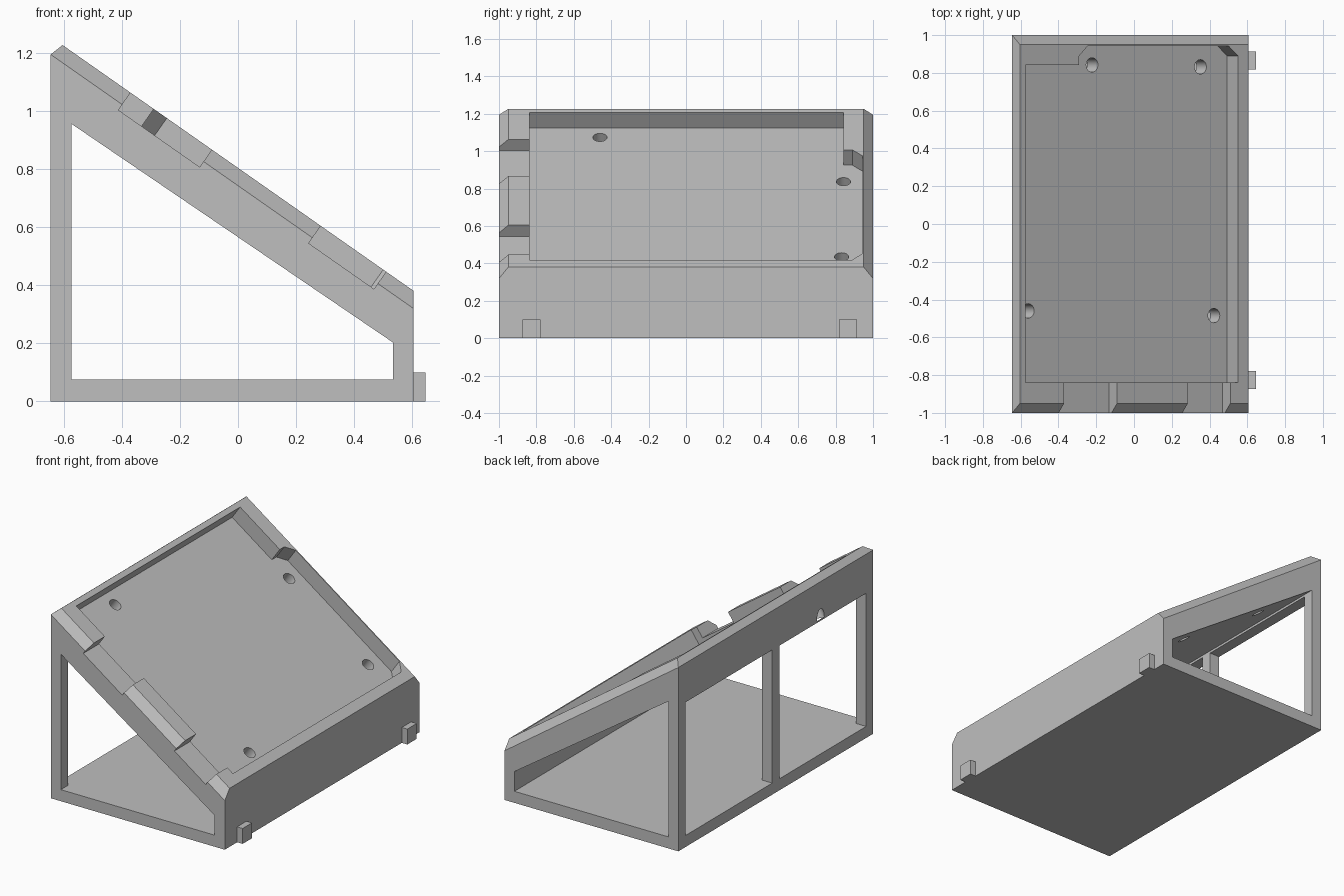
import bpy, bmesh, math
from mathutils import Vector

cube = bpy.data.objects.get("Cube")
if cube:
    bpy.data.objects.remove(cube)

grey = bpy.data.materials.new("light_grey")
grey.use_nodes = True
colour = (0.52, 0.52, 0.52, 1)
grey.diffuse_color = colour
grey.node_tree.nodes["Principled BSDF"].inputs["Base Color"].default_value = colour

TILT = math.radians(35)
S, C = math.sin(TILT), math.cos(TILT)
LEFT, RIGHT, LOW = -0.645, 0.605, 0.38
FRAME = 0.072      # frame bar thickness
BEVEL = 0.05
POCKET = 0.1


def top(x):
    """Height of the sloping desk surface at x."""
    return LOW + (RIGHT - x) * math.tan(TILT)


def on_slope(x, y, depth):
    """Point sunk square to the slope below surface position x, y."""
    return Vector((x - depth * S, y, top(x) - depth * C))


def loft(name, ring_a, ring_b):
    """Solid between two matching rings of points."""
    bm = bmesh.new()
    a = [bm.verts.new(p) for p in ring_a]
    b = [bm.verts.new(p) for p in ring_b]
    bm.faces.new(a)
    bm.faces.new(b[::-1])
    for i in range(len(a)):
        j = (i + 1) % len(a)
        bm.faces.new((a[j], a[i], b[i], b[j]))
    bmesh.ops.recalc_face_normals(bm, faces=bm.faces)
    mesh = bpy.data.meshes.new(name)
    bm.to_mesh(mesh)
    bm.free()
    mesh.materials.append(grey)
    obj = bpy.data.objects.new(name, mesh)
    bpy.context.collection.objects.link(obj)
    return obj


def prism(name, profile, y0, y1):
    return loft(name, [(x, y0, z) for x, z in profile], [(x, y1, z) for x, z in profile])


def box(name, x0, x1, y0, y1, z0, z1):
    return prism(name, [(x0, z0), (x1, z0), (x1, z1), (x0, z1)], y0, y1)


def slope_cut(outline, depth):
    """Cutter going from above the slope down to a depth."""
    return loft("cutter", [on_slope(x, y, -0.1) for x, y in outline],
                [on_slope(x, y, depth) for x, y in outline])


def cut(target, cutter):
    cutter.hide_render = True
    mod = target.modifiers.new("cut", 'BOOLEAN')
    mod.operation = 'DIFFERENCE'
    mod.solver = 'EXACT'
    mod.object = cutter
    bpy.context.view_layer.objects.active = target
    bpy.ops.object.modifier_apply(modifier=mod.name)
    bpy.data.objects.remove(cutter)


# Wedge body with a bevelled upper edge
peak = LEFT + BEVEL * C
body = prism("sloped_stand", [(LEFT, 0), (RIGHT, 0), (RIGHT, LOW), (peak, top(peak)),
                              (LEFT, top(LEFT) - BEVEL / C)], -1, 1)

# Bevels along both sloping sides
bm = bmesh.new()
bm.from_mesh(body.data)
for side in (-1, 1):
    res = bmesh.ops.bisect_plane(bm, geom=bm.verts[:] + bm.edges[:] + bm.faces[:], dist=1e-5,
                                 plane_co=on_slope(0, side * (1 - BEVEL), 0),
                                 plane_no=(S, side, C), clear_outer=True)
    rim = [e for e in res["geom_cut"] if isinstance(e, bmesh.types.BMEdge)]
    bmesh.ops.holes_fill(bm, edges=rim)
bmesh.ops.recalc_face_normals(bm, faces=bm.faces)
bm.to_mesh(body.data)
bm.free()

# Hollow running through from front to back
inner_l, inner_r = LEFT + FRAME, RIGHT - FRAME
cut(body, prism("cutter", [(inner_l, 0.075), (inner_r, 0.075), (inner_r, 0.203),
                           (inner_l, 0.955)], -1.2, 1.2))

# Two openings in the tall side, leaving a middle post
for side in (-1, 1):
    y0, y1 = sorted((side * FRAME / 2, side * (1 - FRAME)))
    cut(body, box("cutter", LEFT - 0.1, inner_l + 0.02, y0, y1, 0.075, 0.94))

# Recessed tray
cut(body, slope_cut([(-0.575, -0.838), (0.55, -0.838), (0.55, 0.89), (0.5, 0.943),
                     (-0.245, 0.943), (-0.29, 0.89), (-0.29, 0.843), (-0.575, 0.843)], POCKET))

# Notches through the front lip
for x0, x1 in ((-0.37, -0.09), (0.285, 0.51)):
    cut(body, slope_cut([(x0, -1.1), (x1, -1.1), (x1, -0.8), (x0, -0.8)], 0.073))

# Screw holes through the tray floor
for x, y in ((-0.222, 0.842), (0.352, 0.832), (-0.56, -0.46), (0.423, -0.485)):
    ring = []
    for i in range(32):
        a = math.tau * i / 32
        ring.append((x + POCKET * S + 0.038 * C * math.cos(a), y + 0.038 * math.sin(a)))
    cut(body, slope_cut(ring, 0.25))

bpy.ops.object.select_all(action='DESELECT')
body.select_set(True)
bpy.context.view_layer.objects.active = body
bpy.ops.object.shade_smooth_by_angle(angle=math.radians(25))

# Small stop tabs on the low side
for name, y in (("front_tab", -0.825), ("back_tab", 0.865)):
    box(name, RIGHT, 0.645, y - 0.048, y + 0.048, 0, 0.1)
